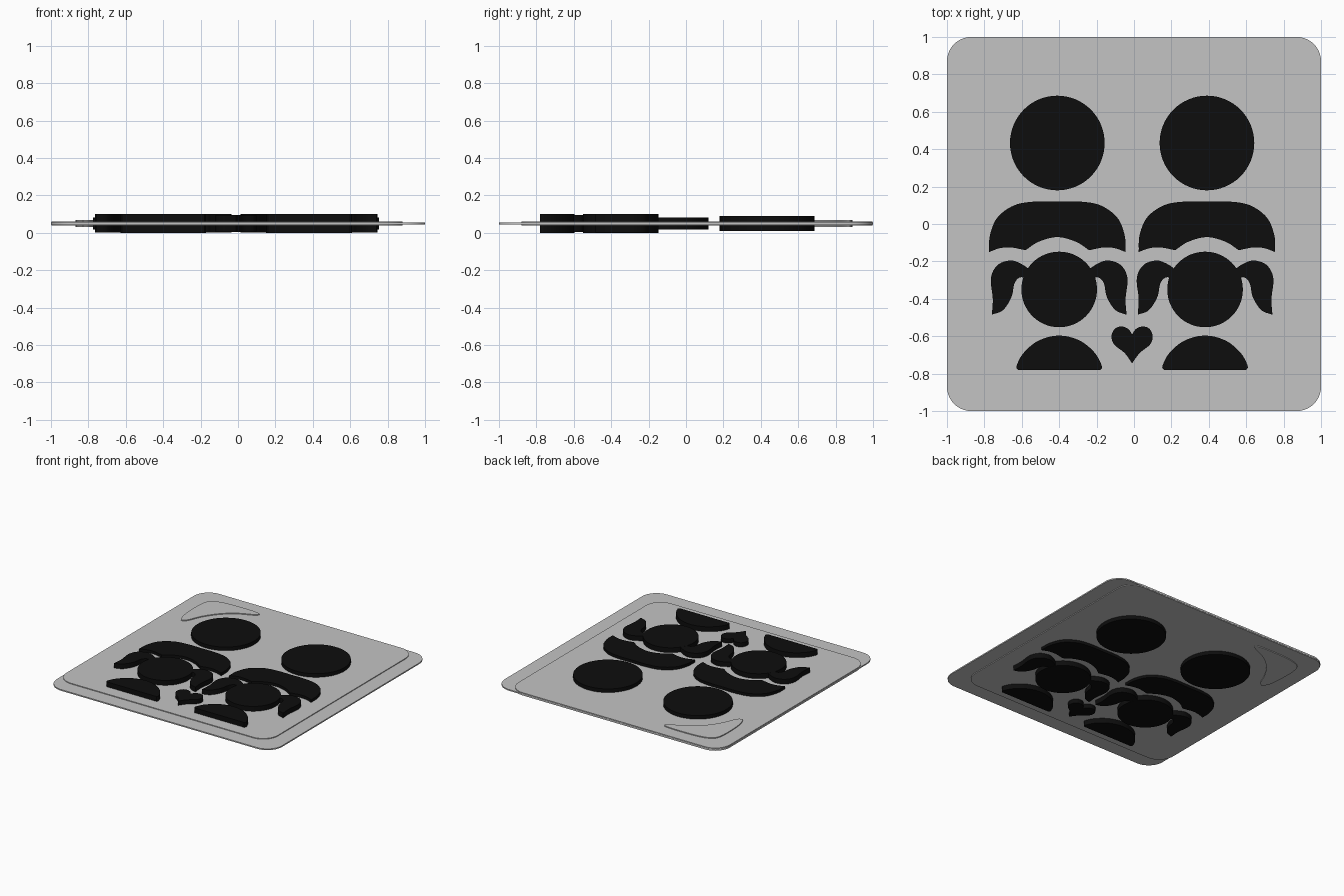
import bpy, bmesh
from math import sin, cos, pi
from mathutils import Vector

cube = bpy.data.objects.get("Cube")
if cube:
    bpy.data.objects.remove(cube)


def material(name, value):
    m = bpy.data.materials.new(name)
    m.use_nodes = True
    m.diffuse_color = (value, value, value, 1)
    m.node_tree.nodes["Principled BSDF"].inputs["Base Color"].default_value = (value, value, value, 1)
    return m


GREY = material("light grey", 0.55)
BLACK = material("black", 0.004)
MID_Z = 0.05      # every part is centred on this height
AXIS_X = -0.01    # mirror line of the family


def spline(points, steps=6):
    """Smooth open run through the points; its ends stay sharp."""
    p = [Vector(q) for q in points]
    p = [2 * p[0] - p[1]] + p + [2 * p[-1] - p[-2]]
    out = []
    for a, b, c, d in zip(p, p[1:], p[2:], p[3:]):
        for i in range(steps):
            t = i / steps
            out.append(0.5 * (2 * b + (c - a) * t + (2 * a - 5 * b + 4 * c - d) * t * t
                              + (3 * b - a - 3 * c + d) * t ** 3))
    return out + [p[-2]]


def outline(*runs):
    """Join runs end to end into one closed outline."""
    return [q for run in runs for q in spline(run)[:-1]]


def mirrored(run):
    """Continue a right-hand run, ending on the centre line, to the left."""
    return run + [(-x, y) for x, y in reversed(run[:-1])]


def circle(r, y, n=64):
    return [Vector((r * cos(2 * pi * i / n), y + r * sin(2 * pi * i / n))) for i in range(n)]


def rounded_rect(x0, y0, x1, y1, r=0.13, n=10):
    pts = []
    corners = [(x1 - r, y1 - r), (x0 + r, y1 - r), (x0 + r, y0 + r), (x1 - r, y0 + r)]
    for k, (cx, cy) in enumerate(corners):
        for i in range(n + 1):
            a = pi / 2 * (k + i / n)
            pts.append(Vector((cx + r * cos(a), cy + r * sin(a))))
    return pts


def slab(name, pts, half, mat, x=0, flip=1):
    """Extrude an outline evenly above and below the middle height."""
    bm = bmesh.new()
    face = bm.faces.new([bm.verts.new((x + flip * p.x, p.y, MID_Z - half)) for p in pts])
    top = bmesh.ops.extrude_face_region(bm, geom=[face])
    verts = [v for v in top["geom"] if isinstance(v, bmesh.types.BMVert)]
    bmesh.ops.translate(bm, verts=verts, vec=(0, 0, 2 * half))
    bmesh.ops.recalc_face_normals(bm, faces=bm.faces)
    mesh = bpy.data.meshes.new(name)
    bm.to_mesh(mesh)
    bm.free()
    mesh.materials.append(mat)
    ob = bpy.data.objects.new(name, mesh)
    bpy.context.collection.objects.link(ob)
    bpy.ops.object.select_all(action='DESELECT')
    bpy.context.view_layer.objects.active = ob
    ob.select_set(True)
    bpy.ops.object.shade_smooth_by_angle()
    return ob


# Thin base sheet, the offset thicker sheet and the raised corner patch
slab("base_sheet", rounded_rect(-1, -1, 1, 1), 0.005, GREY)
slab("upper_sheet", rounded_rect(-0.998, -0.88, 0.88, 0.998), 0.011, GREY)
patch = outline([(-0.83, 0.46), (-0.86, 0.54), (-0.87, 0.7), (-0.86, 0.81), (-0.82, 0.86),
                 (-0.72, 0.885), (-0.55, 0.89), (-0.45, 0.885), (-0.42, 0.87), (-0.45, 0.84),
                 (-0.56, 0.79), (-0.66, 0.71), (-0.74, 0.6), (-0.79, 0.49), (-0.83, 0.46)])
slab("corner_patch", patch, 0.018, GREY)

# Outlines of the people, each drawn around its own centre line
shoulders = outline(
    mirrored([(0.365, -0.15), (0.36, -0.06), (0.32, 0.035), (0.23, 0.1), (0.12, 0.12), (0, 0.12)]),
    [(-0.365, -0.15), (-0.31, -0.13), (-0.25, -0.125), (-0.17, -0.14)],
    mirrored([(-0.17, -0.14), (-0.1, -0.095), (0, -0.07)]),
    [(0.17, -0.14), (0.25, -0.125), (0.31, -0.13), (0.365, -0.15)])
body = outline(
    mirrored([(0.22, -0.78), (0.228, -0.76), (0.195, -0.695), (0.13, -0.635),
              (0.06, -0.605), (0, -0.597)]),
    [(-0.22, -0.78), (0.22, -0.78)])
pigtail = outline(
    [(0.15, -0.25), (0.2, -0.215), (0.26, -0.195), (0.33, -0.22), (0.365, -0.29),
     (0.355, -0.4), (0.36, -0.485)],
    [(0.36, -0.485), (0.3, -0.46), (0.255, -0.39), (0.24, -0.32), (0.215, -0.288),
     (0.185, -0.29), (0.15, -0.33)],
    [(0.15, -0.33), (0.15, -0.25)])

for side, s in (("left", 1), ("right", -1)):
    adult_x, child_x = AXIS_X + s * 0.4, AXIS_X + s * 0.39
    slab(side + "_adult_head", circle(0.253, 0.433), 0.04, BLACK, adult_x)
    slab(side + "_adult_shoulders", shoulders, 0.033, BLACK, adult_x)
    slab(side + "_child_head", circle(0.202, -0.35), 0.05, BLACK, child_x)
    slab(side + "_child_body", body, 0.05, BLACK, child_x)
    for where, f in (("outer", s), ("inner", -s)):
        slab(f"{side}_child_{where}_pigtail", pigtail, 0.0495, BLACK, child_x, f)

# Heart between the children
half_heart = [(0, -0.745), (0.04, -0.69), (0.095, -0.645), (0.11, -0.6),
              (0.092, -0.56), (0.055, -0.548), (0.02, -0.562), (0, -0.59)]
heart = outline(half_heart, [(-x, y) for x, y in reversed(half_heart)])
slab("heart", heart, 0.045, BLACK, AXIS_X)
